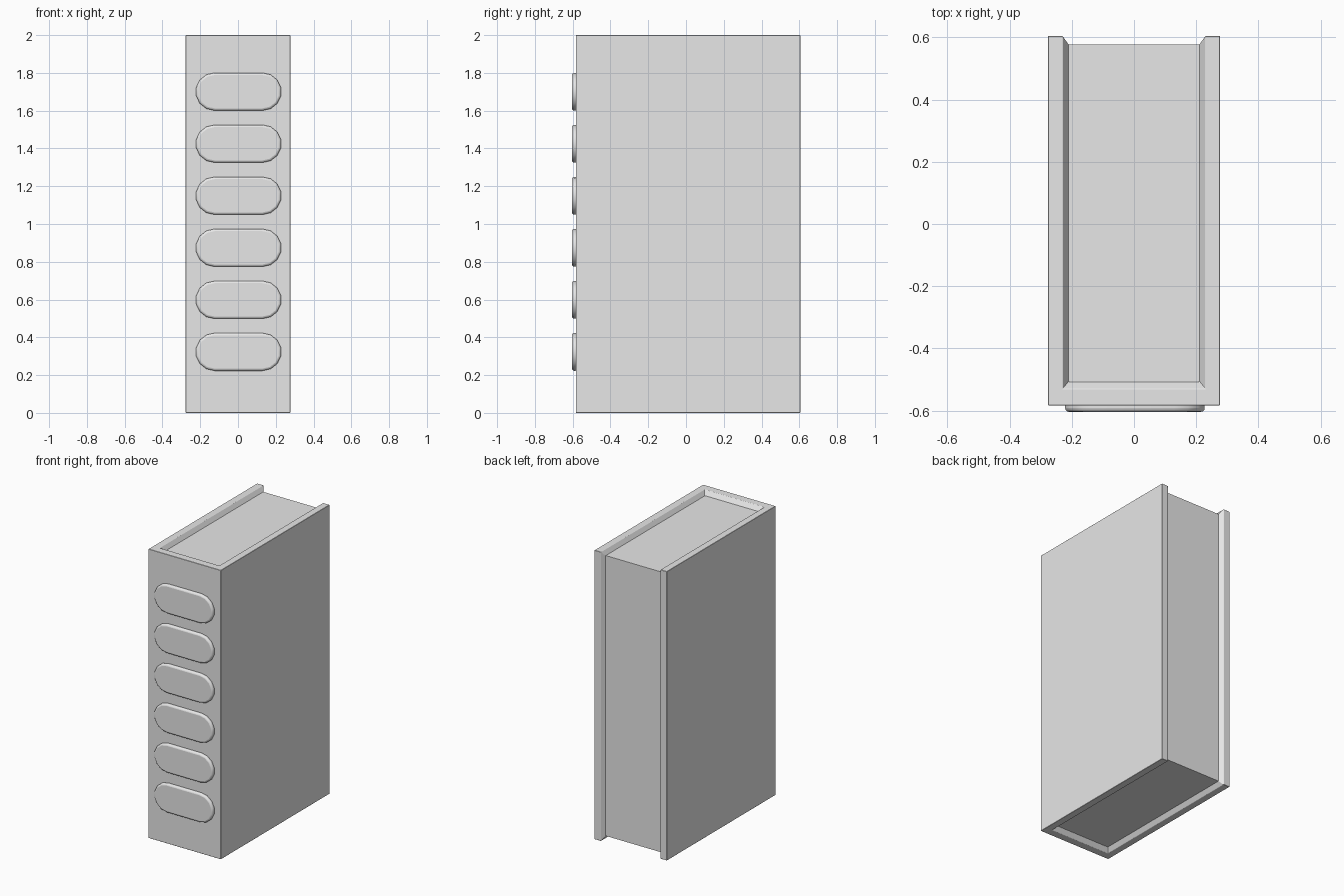
import bpy, bmesh, math

cube = bpy.data.objects.get("Cube")
if cube:
    bpy.data.objects.remove(cube, do_unlink=True)

# Single plain grey for the whole model
GREY = (0.8, 0.8, 0.8, 1)
grey = bpy.data.materials.new("plain grey")
grey.use_nodes = True
grey.diffuse_color = GREY
grey.node_tree.nodes["Principled BSDF"].inputs["Base Color"].default_value = GREY


def loft(name, loops, bevel, segments):
    """Skin matching loops of points, cap both ends and bevel the edges."""
    bm = bmesh.new()
    rings = [[bm.verts.new(p) for p in loop] for loop in loops]
    for a, b in zip(rings, rings[1:]):
        for i in range(len(a)):
            j = (i + 1) % len(a)
            bm.faces.new((a[i], a[j], b[j], b[i]))
    bm.faces.new(rings[0][::-1])
    bm.faces.new(rings[-1])
    bmesh.ops.recalc_face_normals(bm, faces=bm.faces[:])
    mesh = bpy.data.meshes.new(name)
    bm.to_mesh(mesh)
    bm.free()
    mesh.materials.append(grey)
    obj = bpy.data.objects.new(name, mesh)
    bpy.context.collection.objects.link(obj)
    if bevel:
        mod = obj.modifiers.new("soft edges", "BEVEL")
        mod.width, mod.segments = bevel, segments
        mod.limit_method = "ANGLE"
        mod.angle_limit = math.radians(35)
    return obj


W, FRONT, BACK, H = 0.277, -0.583, 0.605, 2.0
PAGE_X, PAGE_BACK, LIP = 0.21, 0.577, 0.03


# Cover: U-shaped plan, its inner rim sloping down to the pages
def cover_loop(z, inner_x, inner_y, slope_y):
    half = [(W, FRONT), (W, BACK), (0.23, BACK),
            (inner_x, slope_y), (inner_x, inner_y)]
    plan = half + [(-x, y) for x, y in reversed(half)]
    return [(x, y, z) for x, y in plan]


def rim(z):
    return cover_loop(z, 0.229, -0.53, BACK - 0.002)


def inside(z):
    return cover_loop(z, PAGE_X, -0.507, PAGE_BACK)


loft("cover", [rim(0), inside(LIP), inside(H - LIP), rim(H)], 0.003, 1)

# Page block, set back from the rim on three sides
px = PAGE_X + 0.01
loft("page_block",
     [[(-px, -0.54, z), (px, -0.54, z), (px, PAGE_BACK, z), (-px, PAGE_BACK, z)]
      for z in (LIP, H - LIP)], 0, 1)

# Raised rounded pads up the spine
RADIUS, REACH, STEPS = 0.1, 0.127, 7


def pad_loop(y, z):
    pts = []
    for side in (1, -1):
        for i in range(STEPS + 1):
            a = math.pi * (i / STEPS - 0.5)
            pts.append((0.003 + side * (REACH + RADIUS * math.cos(a)), y,
                        z + side * RADIUS * math.sin(a)))
    return pts


for n in range(6):
    z = 0.323 + n * 0.2755
    pad = loft(f"spine_pad_{n + 1}",
               [pad_loop(y, z) for y in (FRONT + 0.01, -0.604)], 0.012, 3)
    bpy.ops.object.select_all(action="DESELECT")
    pad.select_set(True)
    bpy.context.view_layer.objects.active = pad
    bpy.ops.object.shade_smooth_by_angle(angle=math.radians(35))
